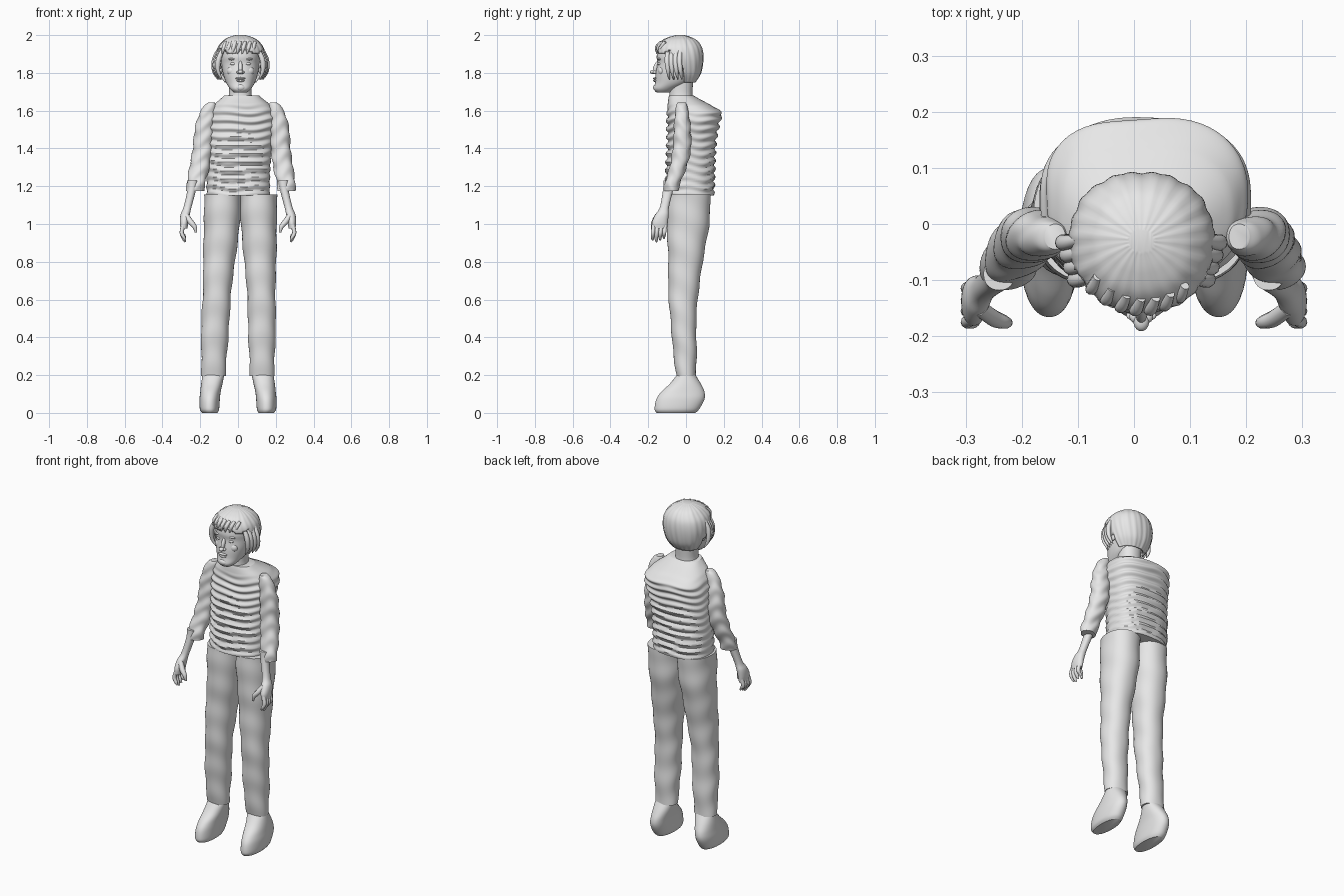
import bpy
import bmesh
from math import sin, cos, pi, radians
from mathutils import Vector, Matrix

cube = bpy.data.objects.get("Cube")
if cube:
    bpy.data.objects.remove(cube, do_unlink=True)

grey = bpy.data.materials.new("plain_grey")
grey.use_nodes = True
grey.diffuse_color = (.8, .8, .8, 1)
grey.node_tree.nodes["Principled BSDF"].inputs["Base Color"].default_value = (.8, .8, .8, 1)

MID = .013  # head and neck centre line


def finish(name, bm, angle=45):
    mesh = bpy.data.meshes.new(name)
    bm.to_mesh(mesh)
    bm.free()
    mesh.materials.append(grey)
    obj = bpy.data.objects.new(name, mesh)
    bpy.context.collection.objects.link(obj)
    bpy.ops.object.select_all(action="DESELECT")
    obj.select_set(True)
    bpy.context.view_layer.objects.active = obj
    bpy.ops.object.shade_smooth_by_angle(angle=radians(angle))
    return obj


def spline(points, steps):
    """Smooth interpolation through a list of equal-length tuples."""
    pts = [Vector(p) for p in points]
    pts = [pts[0]] + pts + [pts[-1]]
    out = []
    for a, b, c, d in zip(pts, pts[1:], pts[2:], pts[3:]):
        for i in range(steps):
            t = i / steps
            out.append(b + (c - a) * (t / 2) + (a * 2 - b * 5 + c * 4 - d) * (t * t / 2)
                       + (b * 3 - a - c * 3 + d) * (t ** 3 / 2))
    return out + [pts[-1]]


def skin(bm, rings):
    loops = [[bm.verts.new(p) for p in ring] for ring in rings]
    n = len(loops[0])
    for low, high in zip(loops, loops[1:]):
        for i in range(n):
            j = (i + 1) % n
            bm.faces.new((low[i], low[j], high[j], high[i]))
    bm.faces.new(loops[0])
    bm.faces.new(loops[-1])
    bmesh.ops.recalc_face_normals(bm, faces=bm.faces)


def loft(sections, steps=6, n=40, power=2.2, ripple=None, lean=None):
    """Stack of rounded sections given as (z, x min, x max, y min, y max)."""
    bm = bmesh.new()
    rings = []
    for z, x0, x1, y0, y1 in spline(sections, steps):
        ring = []
        for i in range(n):
            a = 2 * pi * i / n
            c, s = cos(a), sin(a)
            off = ripple(z, a) if ripple else 0
            shape = (abs(c) ** power + abs(s) ** power) ** (-1 / power)
            x = (x0 + x1) / 2 + ((x1 - x0) / 2 + off) * c * shape
            y = (y0 + y1) / 2 + ((y1 - y0) / 2 + off) * s * shape
            ring.append((x + (lean(z) if lean else 0), y, z))
        rings.append(ring)
    skin(bm, rings)
    return bm


def tube(name, path, n=10):
    """Tapered tube along points given as (x, y, z, radius)."""
    pts = spline(path, 5)
    rings = []
    for i, p in enumerate(pts):
        ahead = pts[min(i + 1, len(pts) - 1)].xyz - pts[max(i - 1, 0)].xyz
        turn = Vector((0, 0, -1)).rotation_difference(ahead).to_matrix()
        rings.append([p.xyz + turn @ Vector((cos(2 * pi * k / n), sin(2 * pi * k / n), 0)) * p.w
                      for k in range(n)])
    bm = bmesh.new()
    skin(bm, rings)
    return finish(name, bm)


def ball(name, centre, size, tilt=0):
    bm = bmesh.new()
    place = Matrix.Translation(centre) @ Matrix.Rotation(tilt, 4, "X") @ Matrix.Diagonal((*size, 1))
    bmesh.ops.create_uvsphere(bm, u_segments=20, v_segments=12, radius=1, matrix=place)
    return finish(name, bm, 60)


def sided(sections, side):
    """Turn inner/outer distances into x ranges for one side."""
    return [(z, *sorted((side * a, side * b)), y0, y1) for z, a, b, y0, y1 in sections]


def lean(z):
    return .014 * (z - .3) / .8


# Ribbed top
def ribs(z, a):
    fade = max(0, min(1, (1.64 - z) * 12, (z - 1.15) * 40))
    return fade * (.4 + .6 * abs(sin(a))) * .007 * sin(z * 2 * pi / .044 + sin(a * 3) + .7 * sin(a * 5 + z * 9))


finish("ribbed_top", loft([
    (1.15, -.166, .168, -.108, .148), (1.3, -.165, .17, -.105, .152),
    (1.44, -.165, .185, -.1, .16), (1.54, -.165, .205, -.1, .178),
    (1.59, -.155, .2, -.1, .188), (1.625, -.135, .178, -.098, .14),
    (1.66, -.095, .135, -.094, .075), (1.68, -.074, .112, -.09, .04)],
    steps=16, n=72, power=2.5, ripple=ribs))

# Neck and head
finish("neck", loft([
    (1.64, -.06, .085, -.09, .04), (1.69, -.048, .072, -.088, .034),
    (1.78, -.05, .075, -.085, .04)]))
finish("head", loft([
    (1.695, -.02, .046, -.155, -.085), (1.715, -.042, .068, -.17, -.05),
    (1.75, -.064, .09, -.163, .02), (1.8, -.08, .106, -.16, .06),
    (1.85, -.087, .113, -.152, .078), (1.89, -.088, .114, -.155, .08),
    (1.94, -.078, .104, -.14, .065), (1.98, -.04, .066, -.09, .02)], n=48))
ball("nose_bridge", (MID, -.158, 1.83), (.011, .014, .036), -.35)
ball("nose_tip", (MID, -.174, 1.805), (.014, .017, .011))
ball("upper_lip", (MID, -.163, 1.771), (.027, .012, .006))
ball("lower_lip", (MID, -.162, 1.759), (.022, .012, .007))
ball("chin", (MID, -.157, 1.722), (.026, .017, .018))
for side, word in ((-1, "right"), (1, "left")):
    ball(word + "_nostril", (MID + side * .012, -.165, 1.803), (.009, .011, .008))
    ball(word + "_eye", (MID + side * .038, -.139, 1.848), (.017, .011, .008))
    ball(word + "_brow", (MID + side * .039, -.139, 1.873), (.026, .012, .007))
    ball(word + "_cheek", (MID + side * .044, -.128, 1.81), (.028, .02, .025))
    ball(word + "_ear", (MID + side * .104, -.035, 1.83), (.012, .022, .034))


# Hair cap with the face opening cut away
def strands(z, a):
    return .0015 * sin(a * 23 + z * 20) + .001 * sin(a * 11)


hair = loft([
    (1.75, -.07, .096, -.09, .05), (1.8, -.1, .126, -.13, .08),
    (1.87, -.115, .143, -.152, .092), (1.93, -.108, .136, -.155, .086),
    (1.97, -.078, .106, -.128, .06), (1.99, -.045, .072, -.088, .025),
    (2, -.01, .036, -.05, -.01)], n=96, ripple=strands)
opened = []
for f in hair.faces:
    c = f.calc_center_median()
    front = c.y < -.08 and c.z < 1.915 + .012 * sin(c.x * 50)
    ear_gap = c.y < -.01 and c.z < 1.825
    if front or ear_gap or c.z < 1.751:
        opened.append(f)
bmesh.ops.delete(hair, geom=opened, context="FACES")
cap = finish("hair_cap", hair)
shell = cap.modifiers.new("thickness", "SOLIDIFY")
shell.thickness = .012
shell.offset = -1

# Loose locks beside the face and across the brow
for side, word in ((-1, "right"), (1, "left")):
    for i in range(4):
        y = -.095 + i * .022
        reach = .1 + i * .007
        tube(f"{word}_lock_{i}", [
            (MID + side * (reach - .01), y, 1.93, .01), (MID + side * (reach + .016), y - .005, 1.87, .014),
            (MID + side * (reach + .018), y, 1.81, .011), (MID + side * (reach - .002), y + .008, 1.765, .003)])
for i in range(7):
    x = -.075 + i * .026
    y = -.158 + (x - MID) ** 2 * 5
    tube(f"fringe_lock_{i}", [
        (x + .01, y + .025, 1.965, .008), (x, y + .004, 1.935, .011), (x - .008, y + .004, 1.9, .003)])


# Trousers, shoes, sleeves and hands, once for each side
def trouser_folds(z, a):
    return .002 * sin(z * 38 + 2 * sin(a)) + .0015 * sin(z * 17 + a * 2)


def sleeve_folds(z, a):
    return .003 * sin(z * 75 + 2 * sin(a * 2)) * min(1, (1.64 - z) * 12)


for side, word in ((-1, "right"), (1, "left")):
    finish(word + "_trouser_leg", loft(sided([
        (.195, .064, .193, -.05, .052), (.35, .056, .196, -.07, .056),
        (.5, .05, .195, -.084, .056), (.65, .04, .193, -.092, .066),
        (.8, .026, .192, -.095, .09), (1, .002, .194, -.101, .122),
        (1.155, -.004, .193, -.104, .13)], side),
        steps=12, ripple=trouser_folds, lean=lean))
    finish(word + "_shoe", loft(sided([
        (0, .108, .19, -.155, .05), (.02, .1, .202, -.166, .07),
        (.07, .096, .204, -.158, .097), (.11, .092, .2, -.132, .098),
        (.155, .082, .195, -.085, .078), (.205, .072, .187, -.046, .048)], side)))
    finish(word + "_sleeve", loft(sided([
        (1.175, .196, .288, -.116, -.042), (1.22, .19, .286, -.11, -.03),
        (1.3, .17, .274, -.087, .002), (1.4, .155, .258, -.07, .026),
        (1.5, .148, .25, -.064, .024), (1.58, .142, .228, -.058, .014),
        (1.625, .14, .204, -.052, .006), (1.642, .146, .182, -.045, 0)], side),
        steps=10, ripple=sleeve_folds, lean=lean))
    finish(word + "_forearm_and_palm", loft(sided([
        (.975, .268, .304, -.18, -.1), (1.01, .262, .308, -.18, -.096),
        (1.05, .255, .304, -.162, -.092), (1.09, .246, .288, -.138, -.09),
        (1.18, .222, .268, -.122, -.068), (1.23, .212, .268, -.118, -.06)], side)))
    for i in range(4):
        y = -.17 + i * .02
        tip = .91 + abs(i - 1) * .009
        tube(f"{word}_finger_{i}", [
            (side * .288, y, 1, .011), (side * .298, y - .005, .955, .011),
            (side * .286, y - .007, tip + .01, .009), (side * .278, y - .006, tip - .005, .004)])
    tube(word + "_thumb", [
        (side * .275, -.15, 1.045, .015), (side * .25, -.168, 1.01, .015),
        (side * .23, -.175, .985, .012), (side * .222, -.176, .955, .006)])
